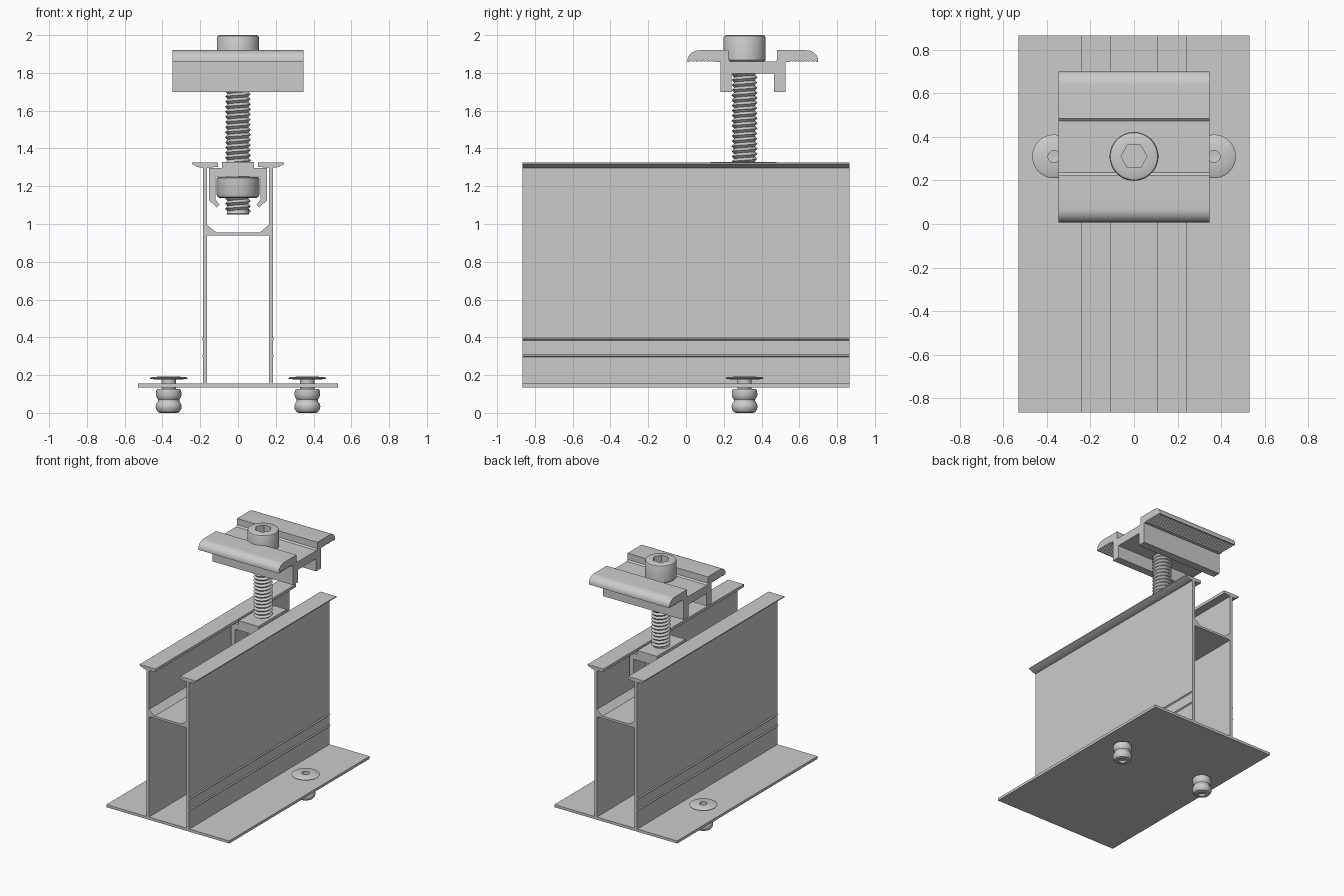
import bpy, bmesh, math
from mathutils import Vector

if "Cube" in bpy.data.objects:
    bpy.data.objects.remove(bpy.data.objects["Cube"])

BOLT_Y = 0.31      # bolt and rivet position along the rail
CLAMP_Y = 0.354    # centre line of the clamp


def finish(name, bm, angle=30):
    bmesh.ops.remove_doubles(bm, verts=bm.verts, dist=0.0002)
    bmesh.ops.recalc_face_normals(bm, faces=bm.faces)
    mesh = bpy.data.meshes.new(name)
    bm.to_mesh(mesh)
    bm.free()
    obj = bpy.data.objects.new(name, mesh)
    bpy.context.collection.objects.link(obj)
    bpy.ops.object.select_all(action='DESELECT')
    obj.select_set(True)
    bpy.context.view_layer.objects.active = obj
    bpy.ops.object.shade_smooth_by_angle(angle=math.radians(angle))
    return obj


def extrude_half(name, pts, place, lo, hi):
    """Mirror a half cross-section about u = 0 and extrude it from lo to hi."""
    bm = bmesh.new()
    n = len(pts)
    for side in (1, -1):
        a = [bm.verts.new(place(side * u, v, lo)) for u, v in pts]
        b = [bm.verts.new(place(side * u, v, hi)) for u, v in pts]
        bm.faces.new(a)
        bm.faces.new(b)
        for i in range(n):
            j = (i + 1) % n
            if pts[i][0] or pts[j][0]:      # leave the centre plane open
                bm.faces.new((a[i], a[j], b[j], b[i]))
    return finish(name, bm)


def lathe(name, pts, x, y, steps=48):
    """Revolve (radius, z) points around a vertical axis at x, y."""
    bm = bmesh.new()
    verts = [bm.verts.new((x + r, y, z)) for r, z in pts]
    edges = [bm.edges.new(p) for p in zip(verts, verts[1:])]
    bmesh.ops.spin(bm, geom=verts + edges, cent=(x, y, 0), axis=(0, 0, 1),
                   angle=2 * math.pi, steps=steps, use_merge=False)
    return finish(name, bm)


def along_y(u, v, w):
    return (u, w, v)


def along_x(u, v, w):
    return (w, CLAMP_Y + u, v)


# Rail: wide foot, two walls with fine ridges, web and top flanges
rail = [(0, 0.135), (0.53, 0.135), (0.53, 0.155), (0.185, 0.155)]
for z in (0.302, 0.39):
    rail += [(0.185, z - 0.007), (0.192, z), (0.185, z + 0.007)]
rail += [(0.185, 1.297), (0.215, 1.302), (0.243, 1.318), (0.243, 1.325),
         (0.107, 1.325), (0.107, 1.303), (0.163, 1.297),
         (0.163, 0.995), (0.115, 0.955), (0, 0.955),
         (0, 0.938), (0.163, 0.938), (0.163, 0.156), (0, 0.156)]
extrude_half("rail", rail, along_y, -0.865, 0.865)

# Channel insert hooked under the rail flanges
insert = [(0, 1.328), (0.085, 1.328), (0.085, 1.297), (0.153, 1.297),
          (0.153, 1.125), (0.112, 1.088), (0.098, 1.102), (0.118, 1.128),
          (0.118, 1.252), (0, 1.252)]
extrude_half("channel_insert", insert, along_y, 0.13, 0.48)

# Clamp: trough, rounded wings with serrated undersides, two legs
clamp = [(0, 1.86), (0.118, 1.86), (0.129, 1.87), (0.129, 1.92)]
for i in range(9):
    t = math.radians(90 - 90 * i / 8)
    clamp.append((0.282 + 0.064 * math.cos(t), 1.866 + 0.054 * math.sin(t)))
clamp.append((0.346, 1.857))
for i in range(10):
    u = 0.338 - 0.014 * i
    clamp += [(u, 1.857), (u - 0.007, 1.865)]
clamp += [(0.198, 1.857), (0.172, 1.857), (0.172, 1.70), (0.112, 1.70),
          (0.112, 1.797), (0, 1.797)]
extrude_half("clamp", clamp, along_x, -0.347, 0.347)

# Bolt head with a hexagonal socket
head = lathe("bolt_head", [(0, 1.86), (0.105, 1.86), (0.112, 1.867), (0.112, 1.985),
                           (0.108, 1.995), (0.098, 2.0), (0, 2.0)], 0, BOLT_Y)
bpy.ops.mesh.primitive_cylinder_add(vertices=6, radius=0.06, depth=0.16,
                                    location=(0, BOLT_Y, 2.005),
                                    rotation=(0, 0, math.radians(30)))
cutter = bpy.context.object
cutter.name = "socket_cutter"
cutter.hide_render = True
cut = head.modifiers.new("socket", 'BOOLEAN')
cut.object = cutter
cut.solver = 'EXACT'
bpy.context.view_layer.objects.active = head
bpy.ops.object.modifier_apply(modifier=cut.name)
bpy.data.objects.remove(cutter)

# Bolt shank core and helical thread
lathe("bolt_core", [(0, 1.05), (0.056, 1.05), (0.06, 1.056), (0.055, 1.065),
                    (0.055, 1.87), (0, 1.87)], 0, BOLT_Y, 24)
bm = bmesh.new()
seg, pitch, turns = 24, 0.027, 29
root, crest = [], []
for i in range(seg * turns + 1):
    t = 2 * math.pi * i / seg
    d = Vector((math.cos(t), math.sin(t), 0))
    base = Vector((0, BOLT_Y, 1.054 + pitch * i / seg))
    root.append(bm.verts.new(base + d * 0.055))
    crest.append(bm.verts.new(base + d * 0.068 + Vector((0, 0, pitch / 2))))
for i in range(seg * (turns - 1)):
    bm.faces.new((root[i], root[i + 1], crest[i + 1], crest[i]))
    bm.faces.new((crest[i], crest[i + 1], root[i + seg + 1], root[i + seg]))
bmesh.ops.delete(bm, geom=[v for v in bm.verts if not v.link_faces], context='VERTS')
finish("bolt_thread", bm)

# Nut under the insert
lathe("nut", [(0.05, 1.25), (0.107, 1.25), (0.113, 1.244), (0.113, 1.156),
              (0.108, 1.144), (0.098, 1.138), (0.05, 1.138)], 0, BOLT_Y)

# Blind rivets through the foot: flat head, neck and bulged sleeve
rivet = [(0, 0.165), (0.027, 0.168), (0.027, 0.193), (0.09, 0.19), (0.1, 0.184),
         (0.098, 0.179), (0.038, 0.176), (0.038, 0.126), (0.06, 0.126),
         (0.066, 0.118), (0.068, 0.095), (0.063, 0.08), (0.056, 0.07),
         (0.057, 0.06), (0.066, 0.048), (0.069, 0.035), (0.066, 0.018),
         (0.056, 0.004), (0.046, 0.0), (0.027, 0.0), (0.025, 0.015), (0, 0.015)]
for side, label in ((-1, "left"), (1, "right")):
    lathe("rivet_" + label, rivet, side * 0.367, BOLT_Y, 40)
